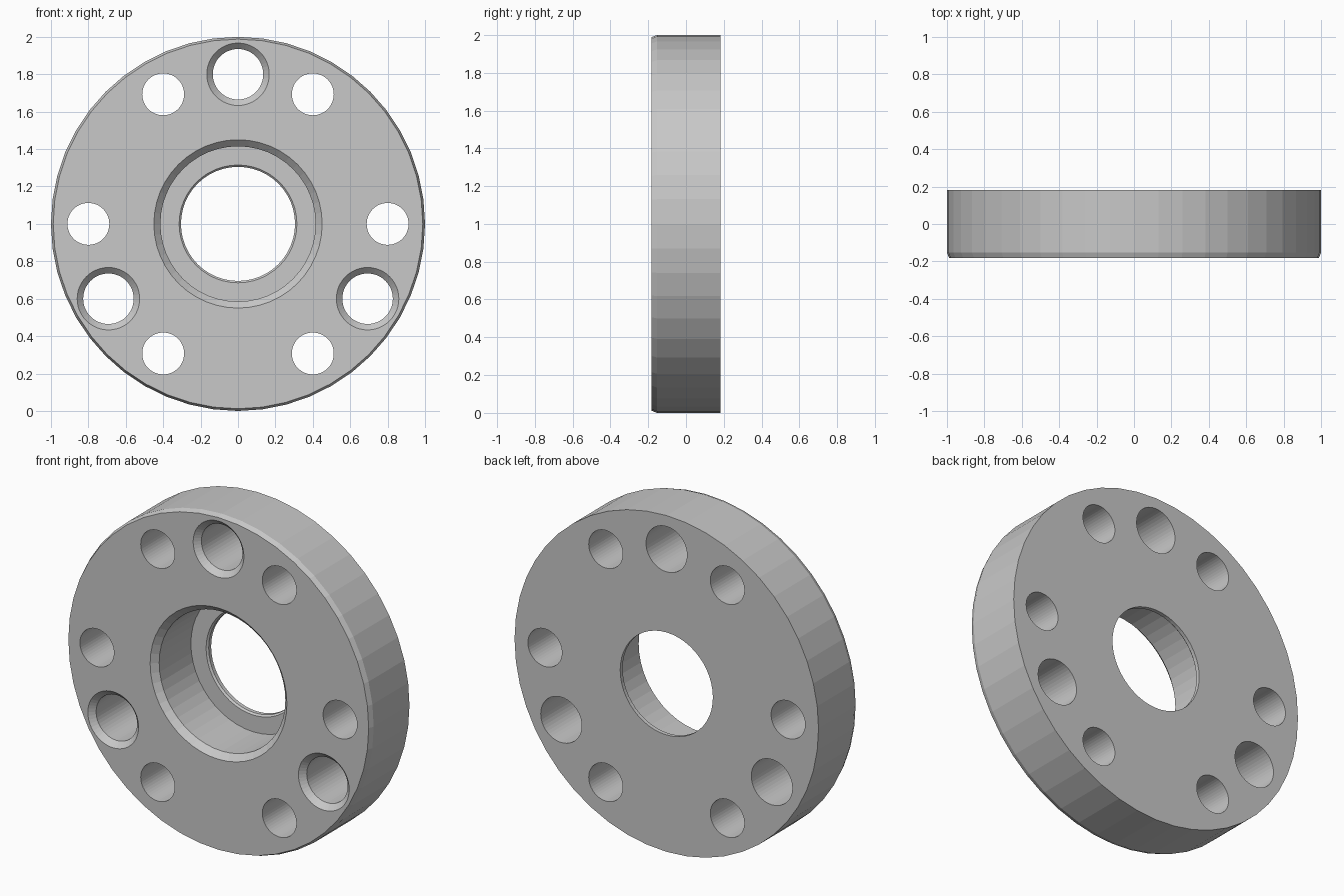
import bpy, bmesh
from math import cos, sin, radians, tau

if "Cube" in bpy.data.objects:
    bpy.data.objects.remove(bpy.data.objects["Cube"], do_unlink=True)

HALF = 0.183      # half of the plate thickness
SEGMENTS = 48

steel = bpy.data.materials.new("grey_steel")
steel.use_nodes = True
COLOUR = (0.58, 0.58, 0.58, 1)
steel.diffuse_color = COLOUR
steel.node_tree.nodes["Principled BSDF"].inputs["Base Color"].default_value = COLOUR


def add_turned(bm, profile, x=0, z=1, ring=False):
    """Turn (radius, y) points about an axis along y; capped unless it is a ring."""
    loops = []
    for r, y in profile:
        angles = [tau * i / SEGMENTS for i in range(SEGMENTS)]
        loops.append([bm.verts.new((x + r * cos(a), y, z + r * sin(a))) for a in angles])
    pairs = list(zip(loops, loops[1:]))
    if ring:
        pairs.append((loops[-1], loops[0]))
    else:
        bm.faces.new(loops[0])
        bm.faces.new(loops[-1])
    for a, b in pairs:
        for i in range(SEGMENTS):
            j = (i + 1) % SEGMENTS
            bm.faces.new((a[i], a[j], b[j], b[i]))


def make_object(name, bm):
    bmesh.ops.recalc_face_normals(bm, faces=bm.faces)
    mesh = bpy.data.meshes.new(name)
    bm.to_mesh(mesh)
    bm.free()
    mesh.materials.append(steel)
    obj = bpy.data.objects.new(name, mesh)
    bpy.context.collection.objects.link(obj)
    return obj


# Flange disc: bevelled front rim, stepped bore with chamfers, thin rear lip
bm = bmesh.new()
add_turned(bm, [
    (0.988, -HALF), (1.0, -HALF + 0.03), (1.0, HALF),
    (0.305, HALF), (0.305, 0.16), (0.315, 0.15),
    (0.415, 0.15), (0.415, -HALF + 0.035), (0.45, -HALF),
], ring=True)
flange = make_object("flange_disc", bm)

# Bolt circle: three countersunk holes and six plain holes
bm = bmesh.new()
OVER = 0.05
plain = [(0.112, -HALF - OVER), (0.112, HALF + OVER)]
countersunk = [(0.167 + OVER, -HALF - OVER), (0.135, -HALF + 0.032), (0.135, HALF + OVER)]


def drill(profile, angle):
    a = radians(angle)
    add_turned(bm, profile, 0.8 * cos(a), 1 + 0.8 * sin(a))


for angle in (90, 210, 330):
    drill(countersunk, angle)
for angle in range(0, 360, 60):
    drill(plain, angle)
cutter = make_object("hole_cutter", bm)
cutter.hide_render = True

# Cut the holes and drop the cutter
cut = flange.modifiers.new("holes", "BOOLEAN")
cut.operation = "DIFFERENCE"
cut.solver = "EXACT"
cut.object = cutter
bpy.context.view_layer.objects.active = flange
bpy.ops.object.modifier_apply(modifier=cut.name)
bpy.data.objects.remove(cutter, do_unlink=True)
